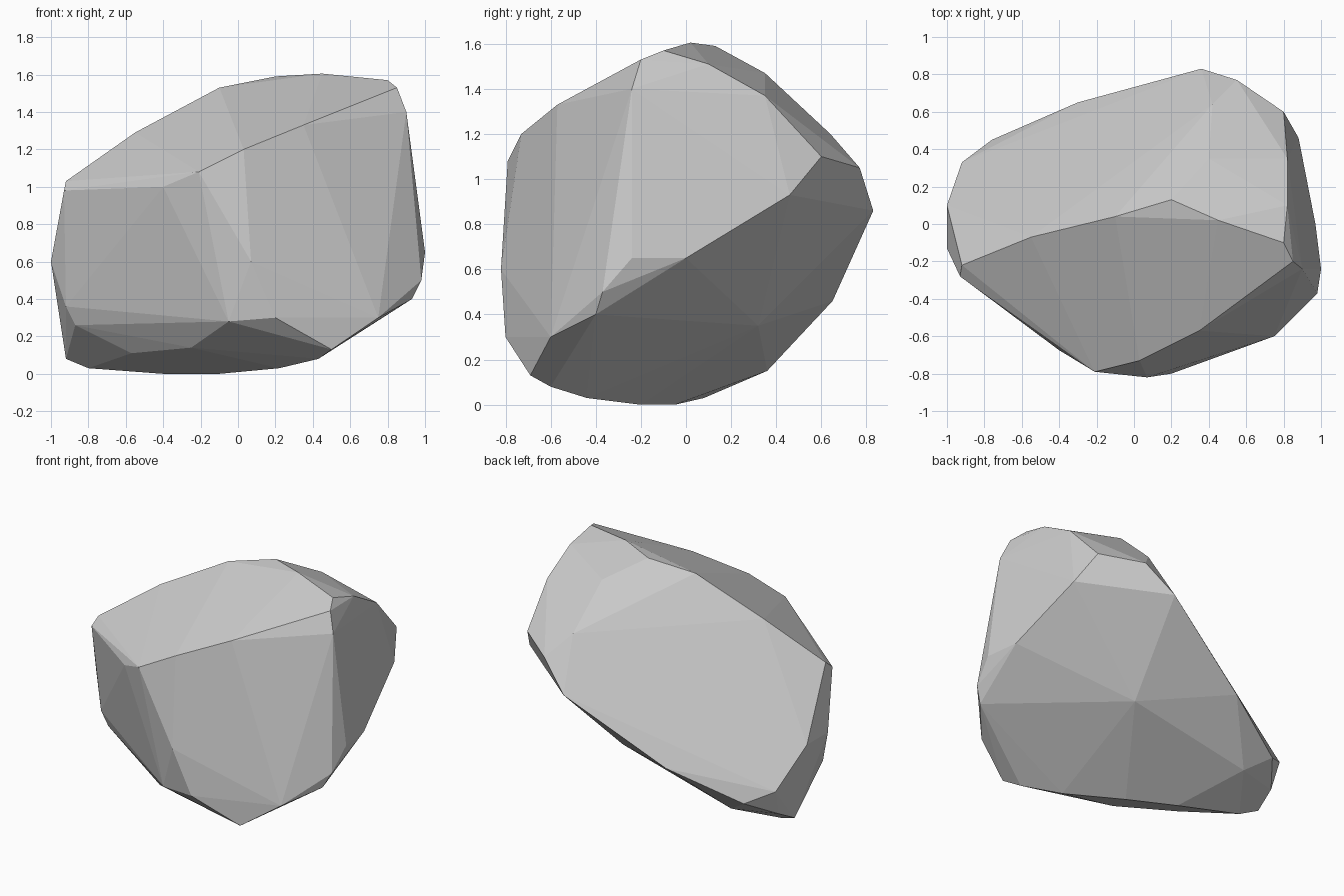
import bpy, bmesh, math

# Key corners of the boulder, grouped by region
crest = [(-.92, -.22, 1.03), (-.55, -.07, 1.29), (-.1, .04, 1.53), (.2, .13, 1.59),
         (.45, .02, 1.605), (.8, -.1, 1.57), (.85, -.2, 1.53), (.82, .1, 1.51), (.82, .35, 1.37)]
roof = [(.4, .35, 1.47), (.42, .64, 1.2)]
front_edge = [(-.93, -.28, .98), (-.4, -.675, 1), (-.21, -.79, 1.08), (.03, -.73, 1.2), (.35, -.57, 1.33)]
right_side = [(.9, -.24, 1.4), (1, -.24, .65), (.98, -.37, .5), (.93, -.4, .4),
              (.97, 0, .65), (.88, .46, .93), (.8, .6, 1.1)]
back_side = [(.55, .77, 1.05), (.36, .83, .86), (-.3, .65, .46), (-.76, .45, .26), (-.92, .33, .34),
             (-.7, .3, .61)]
left_side = [(-1, .1, .6), (-1, -.13, .6), (-.92, -.19, .36), (-.92, .12, .08), (-.9, .27, .16)]
underside = [(.26, .32, .35), (-.6, .36, .15), (-.8, .08, .03),
             (-.4, -.05, 0), (-.1, -.2, 0), (.22, -.44, .03), (.43, -.6, .08)]
front_low = [(-.87, -.18, .26), (-.57, -.25, .11), (-.25, -.5, .14), (-.05, -.75, .28),
             (.07, -.82, .6), (.2, -.8, .3), (.5, -.69, .13), (.75, -.6, .3)]

# Boulder: convex hull of the corners, near-flat facets merged
bm = bmesh.new()
for group in (crest, roof, front_edge, right_side, back_side, left_side, underside, front_low):
    for p in group:
        bm.verts.new(p)
bmesh.ops.convex_hull(bm, input=bm.verts[:])
loose = [v for v in bm.verts if not v.link_faces]
bmesh.ops.delete(bm, geom=loose, context='VERTS')
bmesh.ops.dissolve_limit(bm, angle_limit=math.radians(2), verts=bm.verts[:], edges=bm.edges[:])
bmesh.ops.recalc_face_normals(bm, faces=bm.faces[:])

mesh = bpy.data.meshes.new("boulder")
bm.to_mesh(mesh)
bm.free()
boulder = bpy.data.objects.new("boulder", mesh)
bpy.context.collection.objects.link(boulder)
